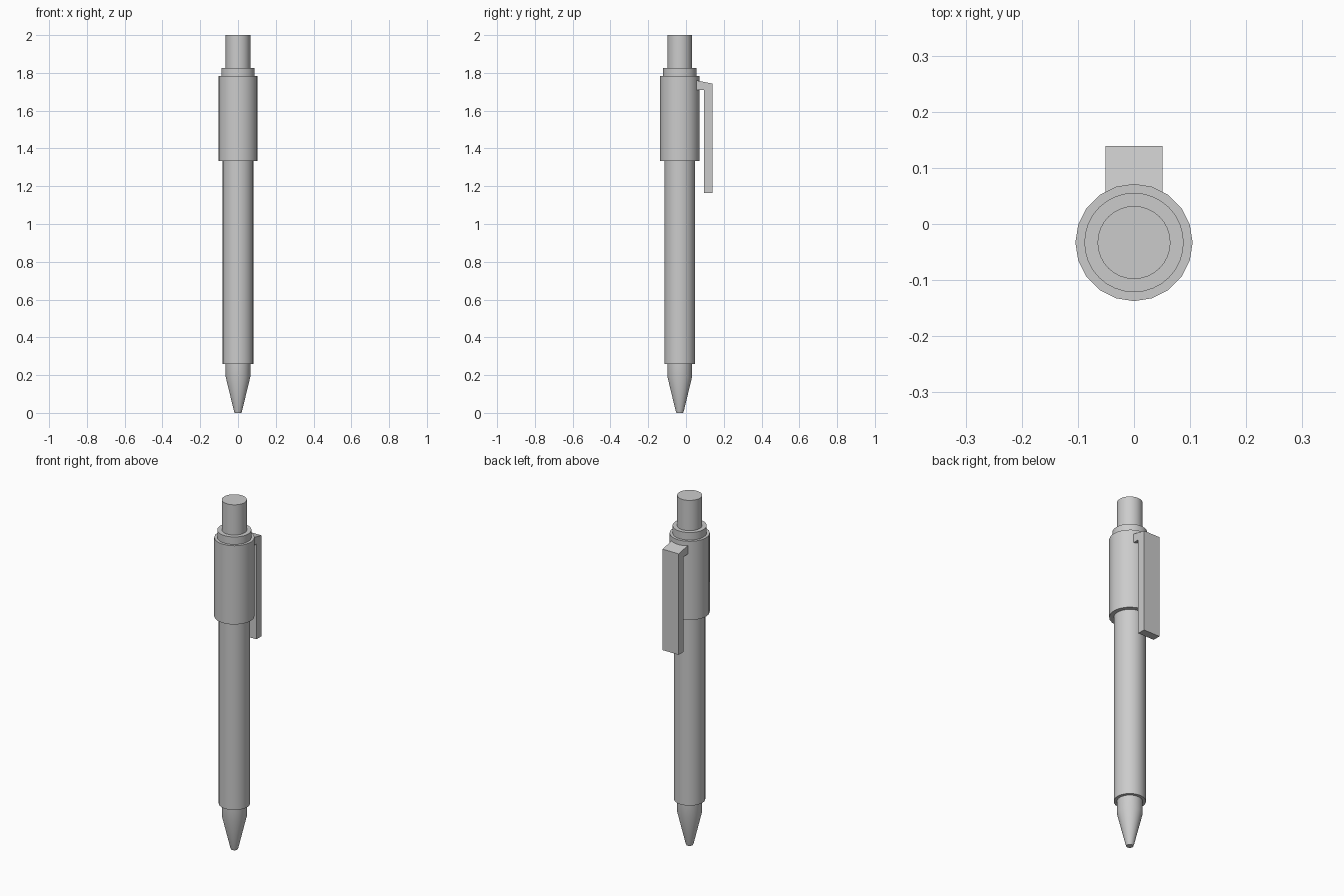
import bpy, bmesh, math

if "Cube" in bpy.data.objects:
    bpy.data.objects.remove(bpy.data.objects["Cube"])

AXIS_Y = -0.033


def lathe(name, profile, sides=32):
    """Closed solid of revolution from (radius, z) rings, bottom to top."""
    bm = bmesh.new()
    rings = []
    for r, z in profile:
        rings.append([bm.verts.new((r * math.cos(2 * math.pi * i / sides),
                                    AXIS_Y + r * math.sin(2 * math.pi * i / sides), z))
                      for i in range(sides)])
    for a, b in zip(rings, rings[1:]):
        for i in range(sides):
            j = (i + 1) % sides
            bm.faces.new((a[i], a[j], b[j], b[i]))
    bm.faces.new(rings[0][::-1])
    bm.faces.new(rings[-1])
    return finish(name, bm, smooth=True)


def finish(name, bm, smooth=False):
    bmesh.ops.recalc_face_normals(bm, faces=bm.faces)
    mesh = bpy.data.meshes.new(name)
    bm.to_mesh(mesh)
    bm.free()
    ob = bpy.data.objects.new(name, mesh)
    bpy.context.collection.objects.link(ob)
    if smooth:
        bpy.ops.object.select_all(action='DESELECT')
        ob.select_set(True)
        bpy.context.view_layer.objects.active = ob
        bpy.ops.object.shade_smooth_by_angle(angle=math.radians(25))
    return ob


# Writing tip, barrel, grip sleeve, collar and push button
lathe("tip", [(0.018, 0), (0.022, 0.012), (0.065, 0.19), (0.065, 0.27)])
lathe("barrel", [(0.081, 0.26), (0.081, 1.34)])
lathe("sleeve", [(0.1045, 1.333), (0.1045, 1.784)], sides=20)
lathe("collar", [(0.0885, 1.78), (0.0885, 1.827)])
lathe("push_button", [(0.065, 1.82), (0.065, 2.0)])

# Pocket clip: side profile (y, z) extruded across x
clip_profile = [(0.055, 1.71), (0.094, 1.71), (0.094, 1.165),
                (0.139, 1.165), (0.139, 1.743), (0.055, 1.76)]
bm = bmesh.new()
face = bm.faces.new([bm.verts.new((-0.051, y, z)) for y, z in clip_profile])
extruded = bmesh.ops.extrude_face_region(bm, geom=[face])["geom"]
bmesh.ops.translate(bm, vec=(0.102, 0, 0),
                    verts=[v for v in extruded if isinstance(v, bmesh.types.BMVert)])
finish("pocket_clip", bm)
